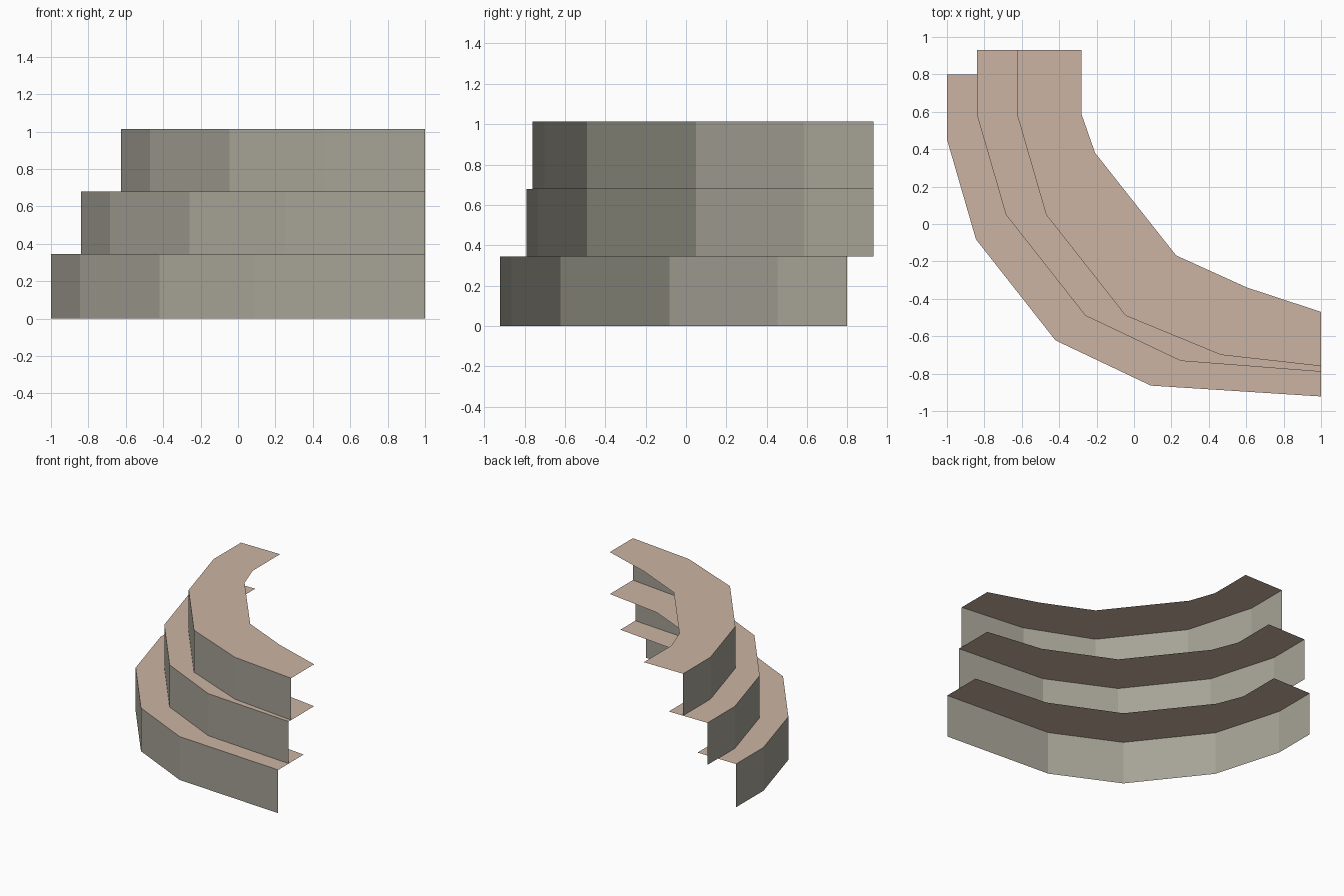
import bpy
import bmesh

if "Cube" in bpy.data.objects:
    bpy.data.objects.remove(bpy.data.objects["Cube"])


def material(name, rgb):
    m = bpy.data.materials.new(name)
    m.diffuse_color = (*rgb, 1.0)
    m.use_nodes = True
    m.node_tree.nodes["Principled BSDF"].inputs["Base Color"].default_value = m.diffuse_color
    return m


STONE = material("grey stone", (0.38, 0.365, 0.305))
TILE = material("beige tile", (0.60, 0.455, 0.37))


def strip(name, a, b, mat):
    """Sheet of quads between two matching rows of points."""
    bm = bmesh.new()
    va = [bm.verts.new(p) for p in a]
    vb = [bm.verts.new(p) for p in b]
    for i in range(len(a) - 1):
        bm.faces.new((va[i], va[i + 1], vb[i + 1], vb[i]))
    me = bpy.data.meshes.new(name)
    bm.to_mesh(me)
    bm.free()
    me.materials.append(mat)
    ob = bpy.data.objects.new(name, me)
    bpy.context.collection.objects.link(ob)


def at(points, z):
    return [(x, y, z) for x, y in points]


# Each step: name, bottom z, top z, outer curve, inner curve (plan view)
mid_outer = [(-.84, .93), (-.84, .585), (-.685, .05), (-.26, -.49), (.25, -.732), (1, -.79)]
mid_inner = [(-.5, .93), (-.5, .585), (-.42, .38), (.012, -.165), (.54, -.405), (1, -.47)]
top_outer = [(-.625, .93), (-.625, .585), (-.47, .05), (-.045, -.49), (.465, -.70), (1, -.76)]
top_inner = [(-.28, .93), (-.28, .585), (-.208, .38), (.225, -.168), (.605, -.34), (1, -.47)]


def shift(points, dx, dy):
    # the end on the right stays flush with x = 1
    return [(x if x == 1 else x + dx, y + dy) for x, y in points]


steps = [
    ("lower", 0.0, 0.345, shift(mid_outer, -.16, -.132), shift(mid_inner, -.16, -.132)),
    ("middle", 0.345, 0.68, mid_outer, mid_inner),
    ("upper", 0.68, 1.014, top_outer, top_inner),
]

for name, z0, z1, outer, inner in steps:
    strip(name + "_riser", at(outer, z0), at(outer, z1), STONE)   # vertical front
    strip(name + "_tread", at(outer, z1), at(inner, z1), TILE)    # flat walking surface
